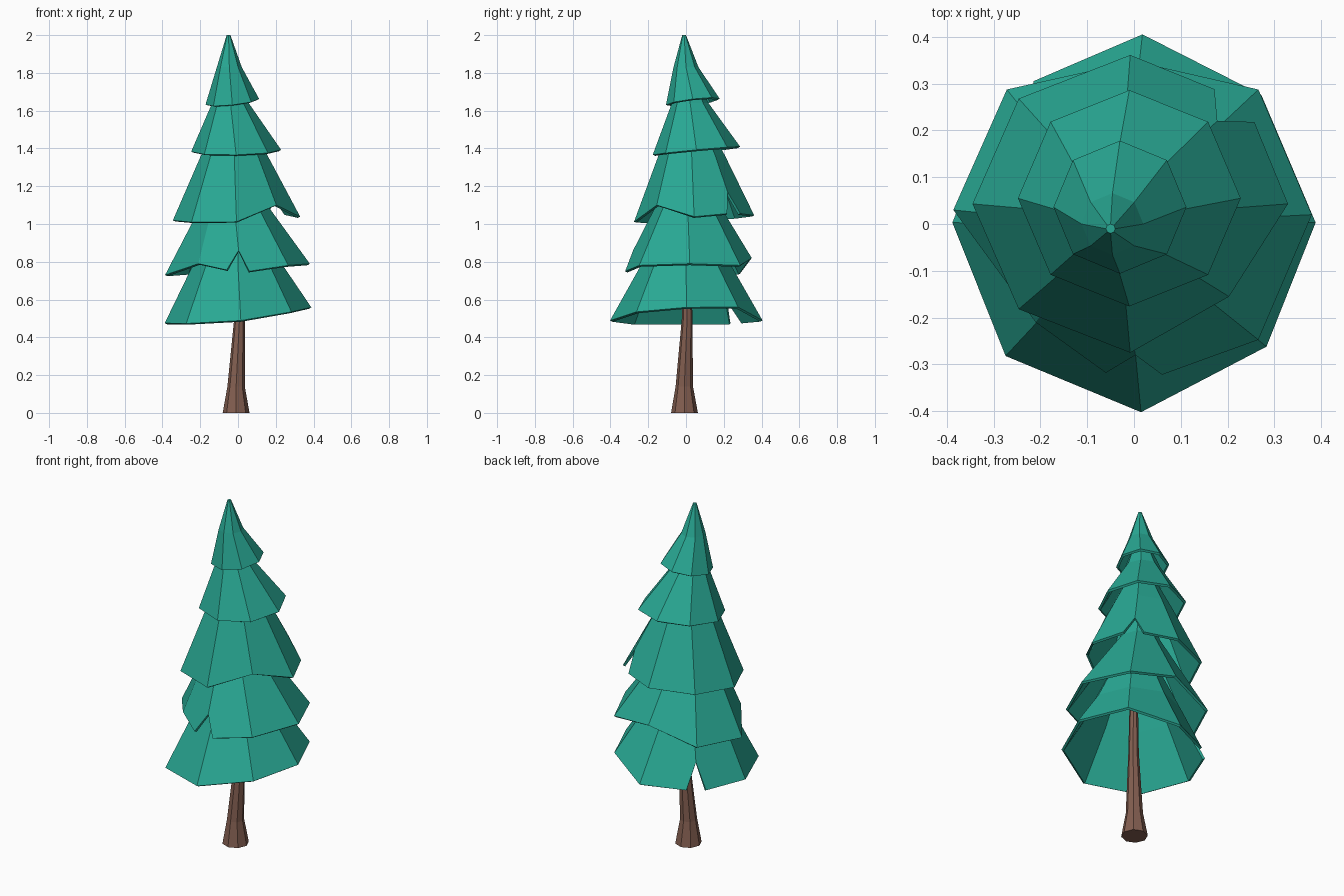
import bpy, bmesh
from math import cos, sin, tau

if "Cube" in bpy.data.objects:
    bpy.data.objects.remove(bpy.data.objects["Cube"])

SIDES = 8


def material(name, rgb):
    m = bpy.data.materials.new(name)
    m.diffuse_color = (*rgb, 1)
    m.use_nodes = True
    m.node_tree.nodes["Principled BSDF"].inputs["Base Color"].default_value = m.diffuse_color
    return m


GREEN = material("needle green", (0.022, 0.40, 0.30))
BROWN = material("bark brown", (0.225, 0.112, 0.08))


def add_object(name, bm, mat):
    me = bpy.data.meshes.new(name)
    bm.to_mesh(me)
    bm.free()
    me.materials.append(mat)
    ob = bpy.data.objects.new(name, me)
    bpy.context.collection.objects.link(ob)
    return ob


def ring(bm, x, y, z, r):
    return [bm.verts.new((x + r * cos(tau * i / SIDES), y + r * sin(tau * i / SIDES), z))
            for i in range(SIDES)]


def bridge(bm, low, up):
    for i in range(SIDES):
        j = (i + 1) % SIDES
        bm.faces.new((low[i], low[j], up[j], up[i]))


def tier(name, centre, radii, heights, mid, top, moved={}, notches={}):
    """Hollow skirt: tilted rim with moved corners and split corners (a, apex, b).
    Corner i lies at i * 45 degrees from +x."""
    bm = bmesh.new()
    z0, zc, zs, z2 = heights
    rim = []
    for i in range(SIDES):
        a = tau * i / SIDES
        p = (centre[0] + radii[0] * cos(a), centre[1] + radii[1] * sin(a),
             z0 + zc * cos(a) + zs * sin(a) + z2 * cos(2 * a))
        pts = notches.get(i, [moved.get(i, p)])
        rim.append([bm.verts.new(q) for q in pts])
    m, t = ring(bm, *mid), ring(bm, *top)
    for i in range(SIDES):
        j = (i + 1) % SIDES
        face = [rim[i][-1], rim[j][0]]
        if len(rim[j]) == 3:
            face.append(rim[j][1])
        face += [m[j], m[i]]
        if len(rim[i]) == 3:
            face.append(rim[i][1])
        bm.faces.new(face)
    bridge(bm, m, t)
    bm.faces.new(t)
    ob = add_object(name, bm, GREEN)
    s = ob.modifiers.new("thickness", "SOLIDIFY")
    s.thickness, s.offset = 0.014, -1


# Foliage tiers, bottom to top
tier("foliage_tier_1", (0, 0.003), (0.388, 0.403), (0.503, 0.042, 0, 0.014),
     (0, 0, 0.77, 0.245), (-0.005, 0, 1.05, 0.11),
     moved={1: (0.272, 0.276, 0.56), 2: (0.018, 0.405, 0.49),
            6: (0.015, -0.402, 0.489), 7: (0.283, -0.262, 0.535)},
     notches={3: [(-0.215, 0.305, 0.48), (-0.215, 0.215, 0.61), (-0.295, 0.235, 0.475)]})
tier("foliage_tier_2", (-0.003, 0.02), (0.38, 0.378), (0.76, 0.03, 0, 0),
     (-0.03, 0.005, 1.2, 0.112), (-0.03, 0.01, 1.38, 0.05),
     moved={0: (0.38, 0.02, 0.79), 2: (0, 0.348, 0.82), 4: (-0.386, 0.03, 0.73),
            5: (-0.21, -0.21, 0.79)},
     notches={6: [(-0.06, -0.318, 0.757), (0.003, -0.28, 0.86), (0.06, -0.322, 0.75)]})
tier("foliage_tier_3", (-0.008, 0.043), (0.337, 0.318), (1.029, 0.01, 0.017, 0),
     (-0.02, 0.03, 1.365, 0.175), (-0.035, 0.015, 1.6, 0.06),
     moved={7: (0.203, -0.155, 1.10)},
     notches={1: [(0.257, 0.218, 1.055), (0.178, 0.22, 1.17), (0.172, 0.288, 1.055)]})
tier("foliage_tier_4", (-0.01, 0.055), (0.238, 0.231), (1.388, 0.005, 0.022, 0),
     (-0.04, 0.022, 1.64, 0.097), (-0.045, 0.005, 1.82, 0.03))
tier("foliage_tier_5", (-0.03, 0.036), (0.142, 0.142), (1.647, 0.015, 0.017, 0),
     (-0.046, 0, 1.83, 0.066), (-0.05, -0.01, 2.0, 0.01))

# Trunk: flared foot, slight lean
bm = bmesh.new()
rings = [ring(bm, *r) for r in ((-0.01, -0.008, 0, 0.071), (-0.01, -0.009, 0.14, 0.046),
                                (0.008, 0.006, 0.5, 0.028), (0.005, 0.005, 0.95, 0.02))]
for low, up in zip(rings, rings[1:]):
    bridge(bm, low, up)
bm.faces.new(rings[0][::-1])
bm.faces.new(rings[-1])
add_object("trunk", bm, BROWN)
